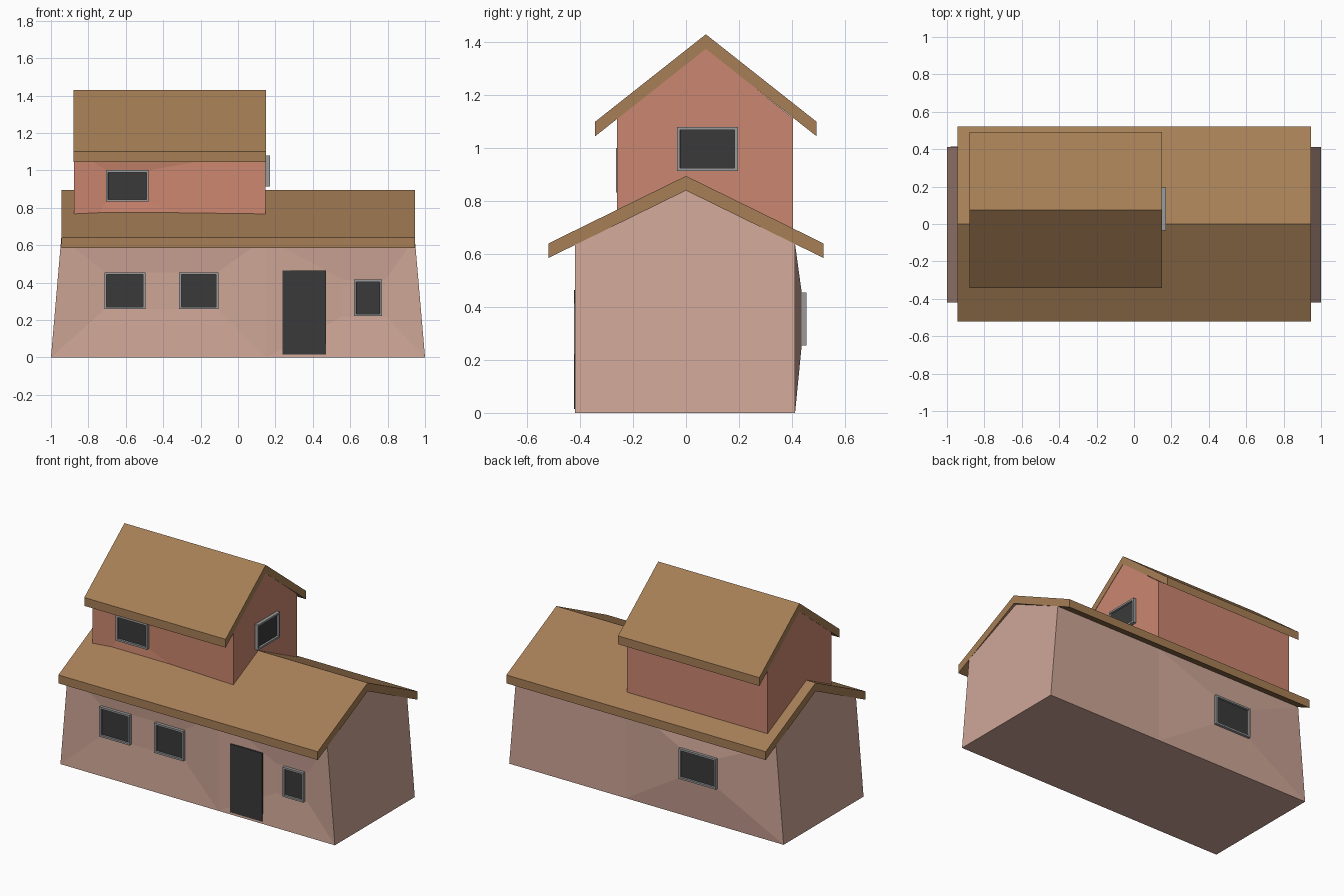
import bpy, bmesh, math
from mathutils import Matrix, Vector

if "Cube" in bpy.data.objects:
    bpy.data.objects.remove(bpy.data.objects["Cube"])


def material(name, rgb):
    m = bpy.data.materials.new(name)
    m.diffuse_color = (*rgb, 1)
    m.use_nodes = True
    m.node_tree.nodes["Principled BSDF"].inputs["Base Color"].default_value = m.diffuse_color
    return m


PINK = material("pale pink plaster", (0.62, 0.38, 0.31))
CORAL = material("coral plaster", (0.60, 0.24, 0.16))
BROWN = material("brown roof", (0.38, 0.21, 0.093))
GREY = material("grey frame", (0.33, 0.33, 0.33))
DARK = material("dark glass", (0.042, 0.042, 0.042))


def finish(name, bm, *mats):
    bmesh.ops.remove_doubles(bm, verts=bm.verts, dist=1e-5)
    bmesh.ops.recalc_face_normals(bm, faces=bm.faces)
    me = bpy.data.meshes.new(name)
    bm.to_mesh(me)
    bm.free()
    for m in mats:
        me.materials.append(m)
    ob = bpy.data.objects.new(name, me)
    bpy.context.collection.objects.link(ob)
    return ob


def face(bm, pts):
    return bm.faces.new([bm.verts.new(p) for p in pts])


def panel(bm, outer, hole, y_in):
    """Wall panel; an optional inner rectangle is pushed to depth y_in."""
    if hole is None:
        face(bm, outer)
        return
    x0, x1, z0, z1 = hole
    inner = [(x0, y_in, z0), (x1, y_in, z0), (x1, y_in, z1), (x0, y_in, z1)]
    face(bm, inner)
    for i in range(4):
        j = (i + 1) % 4
        face(bm, [outer[i], outer[j], inner[j], inner[i]])


def walls(name, mat, xb, xt, xr, y0, y1, yr, z0, ze, zr, front, back):
    """Gabled block: xb/xt wall stations at base/eaves, xr at the ridge ends."""
    bm = bmesh.new()
    for y, holes, y_in in ((y0, front, y0 + 0.017), (y1, back, y1 + 0.025)):
        for i, hole in enumerate(holes):
            outer = [(xb[i], y, z0), (xb[i + 1], y, z0),
                     (xt[i + 1], y, ze), (xt[i], y, ze)]
            panel(bm, outer, hole, y_in)
    for k, r in ((0, xr[0]), (-1, xr[1])):
        face(bm, [(xb[k], y0, z0), (xb[k], y1, z0), (xt[k], y1, ze),
                  (r, yr, zr), (xt[k], y0, ze)])
    for y in (y0, y1):
        face(bm, [(x, y, ze) for x in xt] + [(xr[1], yr, zr), (xr[0], yr, zr)])
    face(bm, [(x, y0, z0) for x in xb] + [(x, y1, z0) for x in reversed(xb)])
    return finish(name, bm, mat)


def roof(name, x0, x1, yr, half, zr, ze, t=0.055):
    """Chevron profile extruded along x."""
    prof = [(yr - half, ze), (yr, zr), (yr + half, ze),
            (yr + half, ze - t), (yr, zr - t), (yr - half, ze - t)]
    bm = bmesh.new()
    f = face(bm, [(x0, y, z) for y, z in prof])
    res = bmesh.ops.extrude_face_region(bm, geom=[f])
    moved = [v for v in res["geom"] if isinstance(v, bmesh.types.BMVert)]
    bmesh.ops.translate(bm, verts=moved, vec=(x1 - x0, 0, 0))
    if f.is_valid is False or not any(abs(g.normal.x) > 0.9 for g in bm.faces):
        face(bm, [(x0, y, z) for y, z in prof])
    return finish(name, bm, BROWN)


def window(name, loc, w, h, turn):
    """Frame with recessed glass; loc is the middle of its outer plane."""
    bm = bmesh.new()
    bmesh.ops.create_cube(bm, size=1, matrix=Matrix.Translation((0, 0.016, 0))
                          @ Matrix.Diagonal((w, 0.032, h, 1)))
    bm.normal_update()
    f = min(bm.faces, key=lambda g: g.calc_center_median().y)
    bmesh.ops.inset_individual(bm, faces=[f], thickness=0.017)
    step = bmesh.ops.inset_individual(bm, faces=[f], thickness=0.0005)
    for v in f.verts:
        v.co.y += 0.013
    f.material_index = 1
    ob = finish(name, bm, GREY, DARK)
    ob.location = loc
    ob.rotation_euler.z = math.radians(turn)
    return ob


# lower storey, walls leaning in slightly at the ends
walls("lower_walls", PINK, [-1, 0.15, 1], [-0.945, 0.15, 0.945], (-0.927, 0.927),
      -0.42, 0.412, -0.004, 0, 0.638, 0.844,
      [(-0.71, -0.11, 0.26, 0.455), (0.56, 0.79, 0.22, 0.415)],
      [(-0.54, -0.26, 0.255, 0.455), None])
roof("lower_roof", -0.945, 0.945, 0, 0.52, 0.895, 0.64)

# upper storey
walls("upper_walls", CORAL, [-0.878, 0.148], [-0.878, 0.148], (-0.878, 0.148),
      -0.26, 0.405, 0.075, 0.6, 1.112, 1.378,
      [(-0.705, -0.48, 0.83, 1.0)], [None])
roof("upper_roof", -0.88, 0.15, 0.075, 0.418, 1.43, 1.10)

# windows
window("front_window_left", (-0.605, -0.423, 0.357), 0.22, 0.197, 0)
window("front_window_middle", (-0.21, -0.423, 0.357), 0.21, 0.197, 0)
window("front_window_right", (0.695, -0.423, 0.318), 0.15, 0.195, 0)
window("back_window", (-0.40, 0.455, 0.355), 0.27, 0.20, 180)
window("upper_front_window", (-0.592, -0.265, 0.917), 0.228, 0.168, 0)
window("upper_side_window", (0.17, 0.081, 0.997), 0.23, 0.167, 90)

# door
bm = bmesh.new()
bmesh.ops.create_cube(bm, size=1, matrix=Matrix.Translation((0.355, -0.418, 0.24))
                      @ Matrix.Diagonal((0.232, 0.009, 0.45, 1)))
finish("door", bm, DARK)
